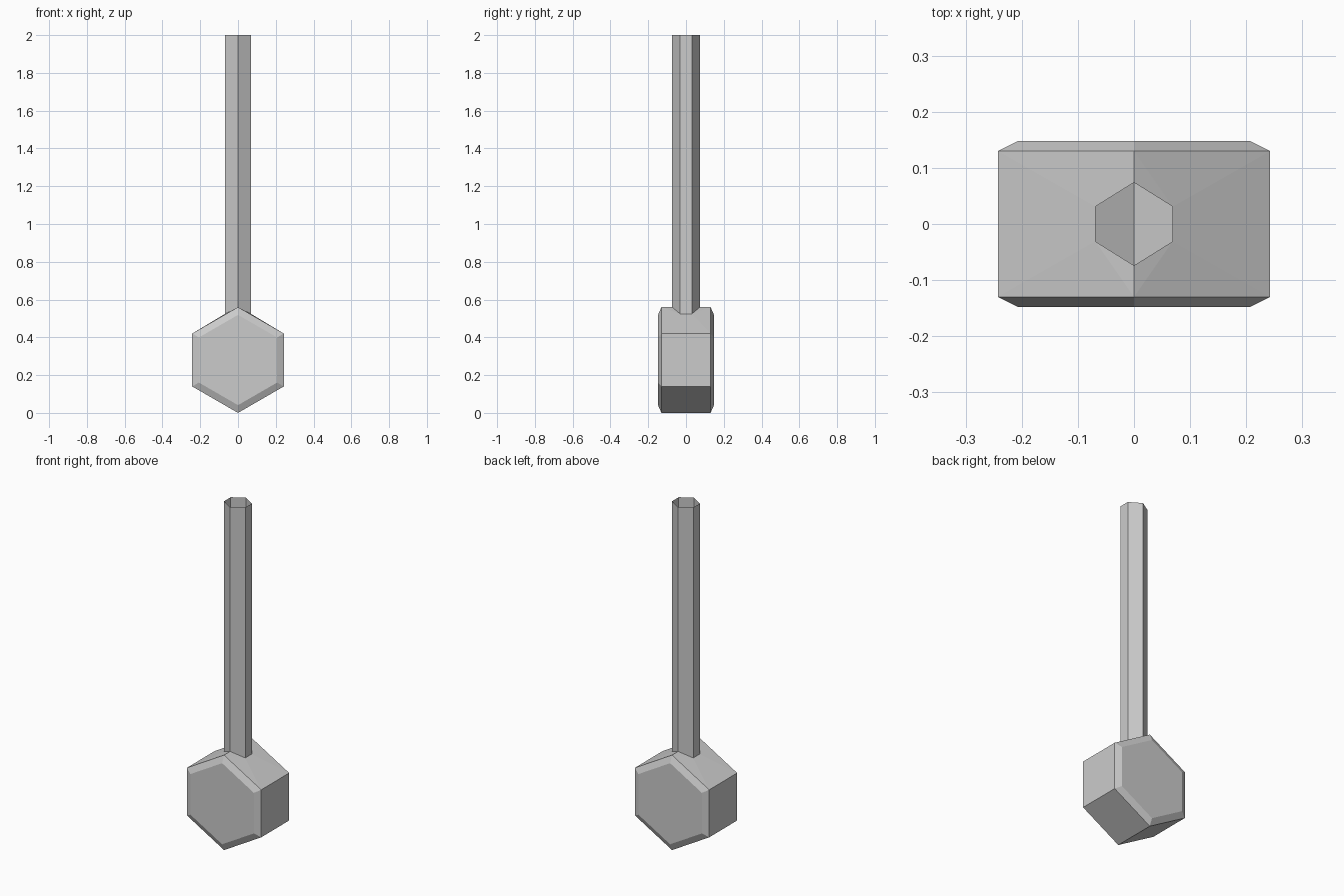
import bpy, bmesh
from math import sin, cos, pi

cube = bpy.data.objects.get("Cube")
if cube:
    bpy.data.objects.remove(cube, do_unlink=True)

grey = bpy.data.materials.new("plain_grey")
grey.use_nodes = True
GREY = (0.6, 0.6, 0.6, 1)
grey.diffuse_color = GREY
grey.node_tree.nodes["Principled BSDF"].inputs["Base Color"].default_value = GREY

R, RIM_R, RIM_Y, CAP_Y, TOP = 0.28, 0.239, 0.13, 0.148, 2.0
bm = bmesh.new()


def hexagon(radius, y):
    """Upright six-sided ring, first corner at the top."""
    return [bm.verts.new((radius * sin(i * pi / 3), y, R + radius * cos(i * pi / 3)))
            for i in range(6)]


def bridge(a, b, sides=range(6)):
    for i in sides:
        j = (i + 1) % 6
        bm.faces.new((a[i], a[j], b[j], b[i]))


# Head: bevelled caps and the four sides below the roof
front_cap, front = hexagon(RIM_R, -CAP_Y), hexagon(R, -RIM_Y)
back, back_cap = hexagon(R, RIM_Y), hexagon(RIM_R, CAP_Y)
bm.faces.new(front_cap)
bm.faces.new(back_cap)
bridge(front_cap, front)
bridge(back, back_cap)
bridge(front, back, range(1, 5))

# Hollow shaft, open at the top and joined to the hole in the roof
plan = [(0, -0.074), (0.069, -0.031), (0.069, 0.031),
        (0, 0.074), (-0.069, 0.031), (-0.069, -0.031)]
low = [bm.verts.new((x, y, 0.524 if x else 2 * R)) for x, y in plan]
high = [bm.verts.new((x, y, TOP)) for x, y in plan]
bridge(low, high)

# Roof slopes around the shaft
for eave, f, b in ((1, 1, 2), (5, 5, 4)):
    bm.faces.new((front[eave], back[eave], low[b], low[f]))
    for end, side, tip in ((front, f, 0), (back, b, 3)):
        bm.faces.new((end[0], end[eave], low[side]))
        bm.faces.new((end[0], low[side], low[tip]))

bmesh.ops.recalc_face_normals(bm, faces=bm.faces)
mesh = bpy.data.meshes.new("hammer_body")
bm.to_mesh(mesh)
bm.free()
mesh.materials.append(grey)
body = bpy.data.objects.new("head_and_shaft", mesh)
bpy.context.collection.objects.link(body)
